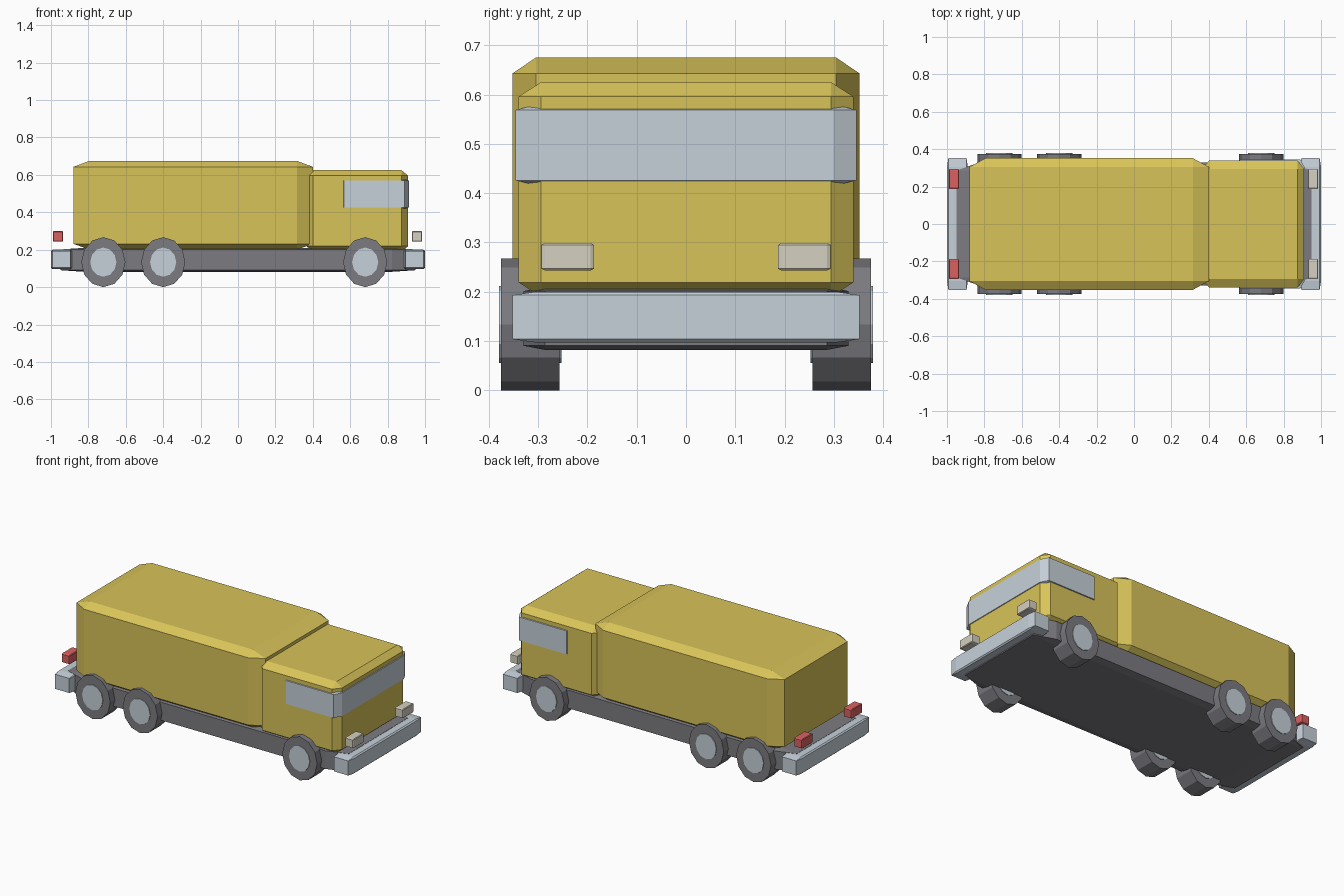
import bpy
import bmesh
from math import pi
from mathutils import Matrix, Vector

old = bpy.data.objects.get("Cube")
if old:
    bpy.data.objects.remove(old)


def material(name, r, g, b):
    m = bpy.data.materials.new(name)
    m.use_nodes = True
    m.diffuse_color = (r, g, b, 1)
    m.node_tree.nodes["Principled BSDF"].inputs["Base Color"].default_value = (r, g, b, 1)
    return m


yellow = material("mustard yellow", 0.69, 0.55, 0.10)
pale = material("pale blue grey", 0.57, 0.64, 0.70)
grey = material("dark grey", 0.20, 0.20, 0.22)
red = material("tail red", 0.70, 0.12, 0.12)
cream = material("lamp cream", 0.66, 0.63, 0.53)


def finish(bm, name, mat):
    mesh = bpy.data.meshes.new(name)
    bm.to_mesh(mesh)
    bm.free()
    mesh.materials.append(mat)
    obj = bpy.data.objects.new(name, mesh)
    bpy.context.collection.objects.link(obj)
    return obj


def block(name, lo, hi, mat, bevel=0.067):
    """Unit cube with chamfered edges, stretched between two corners."""
    lo, hi = Vector(lo), Vector(hi)
    bm = bmesh.new()
    bmesh.ops.create_cube(bm, size=1)
    bmesh.ops.bevel(bm, geom=bm.edges[:], offset=bevel, segments=1,
                    affect='EDGES', profile=0.5)
    bmesh.ops.scale(bm, vec=hi - lo, verts=bm.verts)
    bmesh.ops.translate(bm, vec=(lo + hi) / 2, verts=bm.verts)
    return finish(bm, name, mat)


def disc(name, centre, rx, rz, width, mat):
    """Twelve-sided cylinder with its axle along y."""
    bm = bmesh.new()
    bmesh.ops.create_cone(bm, cap_ends=True, segments=12, radius1=1, radius2=1,
                          depth=1, matrix=Matrix.Rotation(pi / 2, 4, 'X'))
    bmesh.ops.scale(bm, vec=(rx, width, rz), verts=bm.verts)
    bmesh.ops.translate(bm, vec=centre, verts=bm.verts)
    return finish(bm, name, mat)


# Body
block("chassis", (-0.95, -0.33, 0.082), (0.95, 0.33, 0.21), grey)
block("cargo_body", (-0.88, -0.352, 0.20), (0.40, 0.352, 0.675), yellow)
block("cab", (0.365, -0.34, 0.19), (0.91, 0.34, 0.625), yellow)
block("wraparound_window", (0.543, -0.346, 0.415), (0.914, 0.346, 0.58), pale)

# Bumpers
block("front_bumper", (0.888, -0.352, 0.097), (1, 0.352, 0.2), pale)
block("rear_bumper", (-1, -0.352, 0.097), (-0.888, 0.352, 0.2), pale)

# Lamps and wheels on both sides
for side, s in (("left", 1), ("right", -1)):
    y0, y1 = sorted((s * 0.187, s * 0.293))
    block(side + "_headlamp", (0.93, y0, 0.243), (0.985, y1, 0.299), cream)
    block(side + "_tail_lamp", (-0.99, y0, 0.243), (-0.935, y1, 0.299), red)
    for axle, x in (("front", 0.68), ("middle", -0.4), ("rear", -0.72)):
        centre = (x, s * 0.316, 0.1335)
        disc(f"{side}_{axle}_tyre", centre, 0.118, 0.1335, 0.118, grey)
        disc(f"{side}_{axle}_hub", centre, 0.07, 0.078, 0.126, pale)
